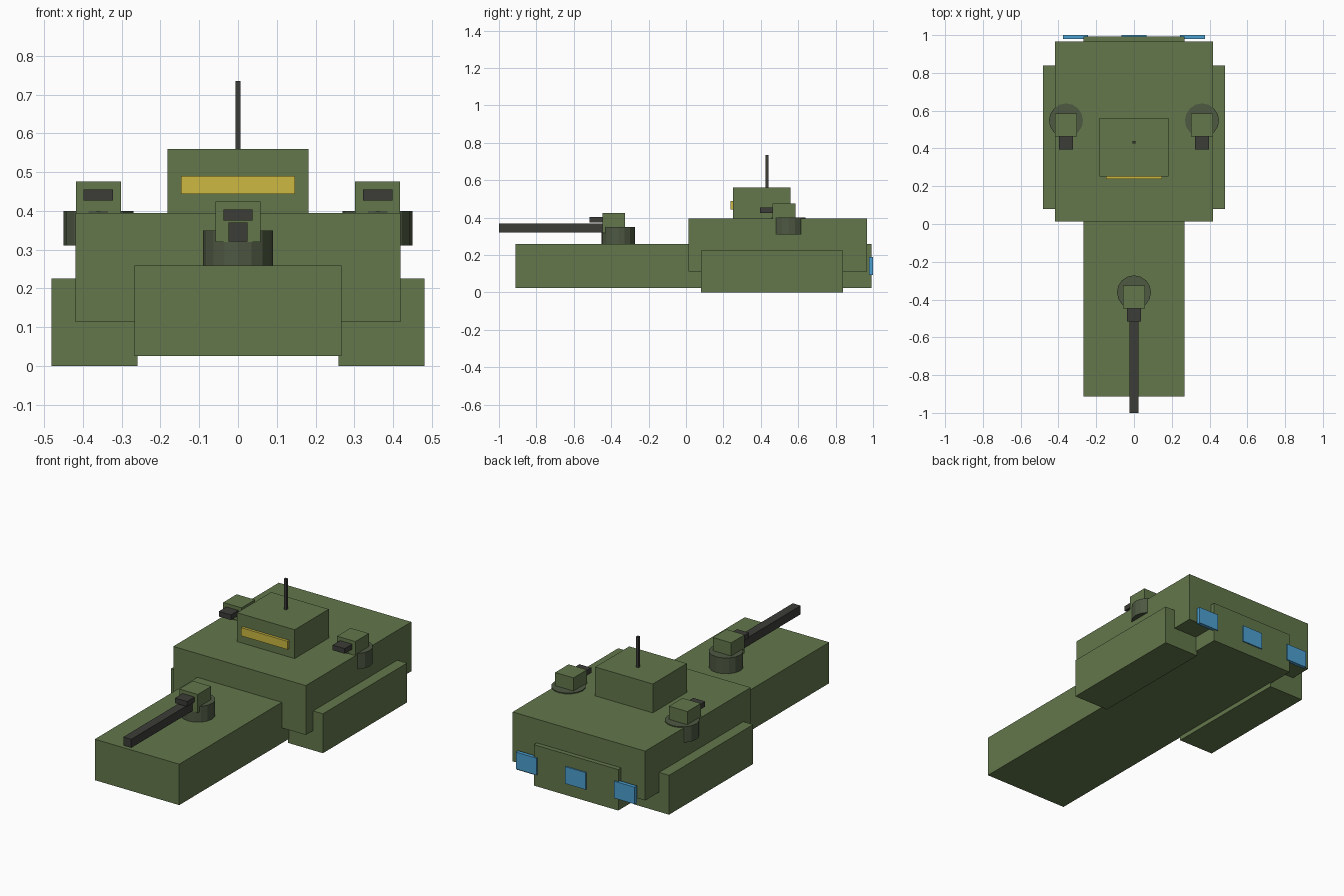
import bpy

if "Cube" in bpy.data.objects:
    bpy.data.objects.remove(bpy.data.objects["Cube"])


def material(name, rgb):
    m = bpy.data.materials.new(name)
    lin = [((c / 255 + 0.055) / 1.055) ** 2.4 for c in rgb]
    m.diffuse_color = (*lin, 1)
    m.use_nodes = True
    m.node_tree.nodes["Principled BSDF"].inputs["Base Color"].default_value = m.diffuse_color
    return m


GREEN = material("olive green", (99, 119, 75))
RING = material("dark olive grey", (78, 88, 66))
DARK = material("gunmetal", (60, 60, 56))
YELLOW = material("amber window", (204, 184, 66))
BLUE = material("engine blue", (76, 160, 208))


def box(name, mat, x, y, z):
    """Box from (min, max) ranges."""
    bpy.ops.mesh.primitive_cube_add(size=1, location=[sum(r) / 2 for r in (x, y, z)])
    o = bpy.context.object
    o.name = name
    o.scale = [r[1] - r[0] for r in (x, y, z)]
    bpy.ops.object.transform_apply(location=False, rotation=False, scale=True)
    o.data.materials.append(mat)
    return o


def turret(name, x, y, z):
    """Round base, square head and stubby gun, standing at height z."""
    bpy.ops.mesh.primitive_cylinder_add(vertices=16, radius=0.09, depth=0.09,
                                        location=(x, y, z + 0.045))
    base = bpy.context.object
    base.name = name + "_base"
    base.data.materials.append(RING)
    box(name + "_head", GREEN, (x - 0.058, x + 0.058), (y - 0.085, y + 0.037), (z + 0.06, z + 0.165))
    box(name + "_gun", DARK, (x - 0.038, x + 0.038), (y - 0.153, y - 0.083), (z + 0.116, z + 0.145))


# Hull
box("long_hull", GREEN, (-0.267, 0.267), (-0.912, 0.993), (0.025, 0.259))
box("upper_hull", GREEN, (-0.419, 0.419), (0.014, 0.967), (0.113, 0.395))

# Command cabin with window strip and antenna
box("cabin", GREEN, (-0.182, 0.182), (0.252, 0.56), (0.39, 0.56))
box("cabin_window", YELLOW, (-0.147, 0.147), (0.237, 0.253), (0.443, 0.49))
box("antenna", DARK, (-0.007, 0.007), (0.426, 0.44), (0.555, 0.735))

# Side pods and side turrets
for side, s in (("left", -1), ("right", 1)):
    box(side + "_pod", GREEN, sorted((s * 0.259, s * 0.481)), (0.08, 0.84), (0, 0.225))
    turret(side + "_turret", s * 0.36, 0.548, 0.31)

# Bow turret with the long main barrel
turret("bow_turret", 0, -0.362, 0.259)
box("main_barrel", DARK, (-0.025, 0.025), (-1.0, -0.44), (0.321, 0.37))

# Engine plates across the stern
for name, x in (("left", -0.31), ("middle", 0), ("right", 0.31)):
    box(name + "_engine", BLUE, (x - 0.066, x + 0.066), (0.979, 1.0), (0.093, 0.19))
